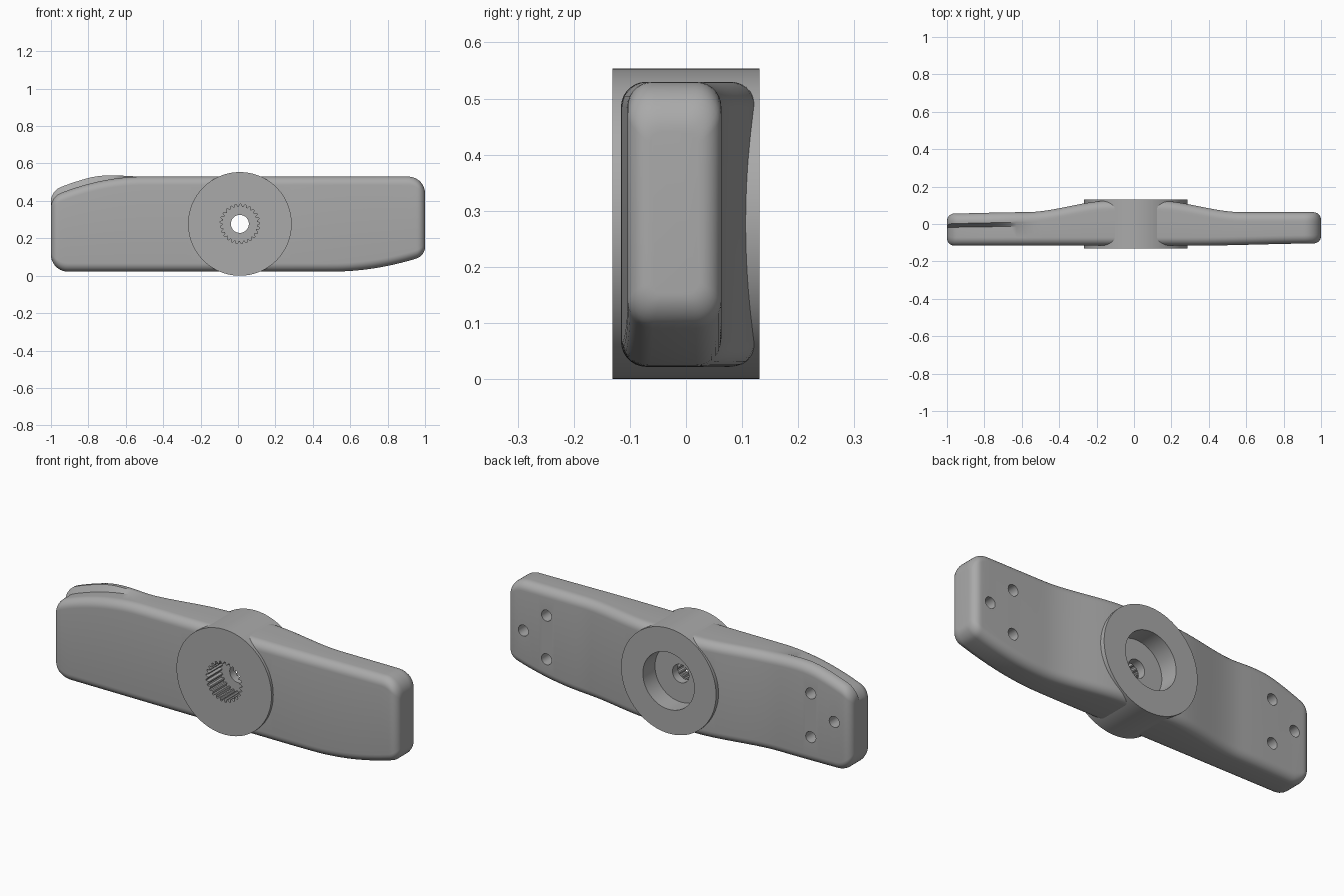
import bpy
import bmesh
import math
from mathutils import Matrix, Vector

if "Cube" in bpy.data.objects:
    bpy.data.objects.remove(bpy.data.objects["Cube"])

grey = bpy.data.materials.new("plain grey")
grey.use_nodes = True
grey.diffuse_color = (0.4, 0.4, 0.4, 1)
grey.node_tree.nodes["Principled BSDF"].inputs["Base Color"].default_value = (0.4, 0.4, 0.4, 1)

CX, CZ = 0.01, 0.277      # hub axis
HALF = 0.131              # half the hub width


def make_object(name, bm):
    bmesh.ops.recalc_face_normals(bm, faces=bm.faces)
    mesh = bpy.data.meshes.new(name)
    bm.to_mesh(mesh)
    bm.free()
    mesh.materials.append(grey)
    obj = bpy.data.objects.new(name, mesh)
    bpy.context.collection.objects.link(obj)
    return obj


def loft(name, rings):
    """Skin closed rings of points and cap both ends."""
    bm = bmesh.new()
    loops = [[bm.verts.new(p) for p in ring] for ring in rings]
    for a, b in zip(loops, loops[1:]):
        for i in range(len(a)):
            j = (i + 1) % len(a)
            bm.faces.new((a[i], a[j], b[j], b[i]))
    bm.faces.new(loops[0])
    bm.faces.new(loops[-1])
    return make_object(name, bm)


def bar(name, x, z, y0, y1, radii, sides):
    """Prism along y; the radii repeat around the rim, giving teeth if they differ."""
    ring = []
    for i in range(sides):
        a, r = math.tau * i / sides, radii[i % len(radii)]
        ring.append((x + r * math.cos(a), z + r * math.sin(a)))
    return loft(name, [[(px, y, pz) for px, pz in ring] for y in (y0, y1)])


def cut(obj, cutter):
    mod = obj.modifiers.new("cut", "BOOLEAN")
    mod.operation, mod.solver, mod.object = "DIFFERENCE", "EXACT", cutter
    bpy.context.view_layer.objects.active = obj
    bpy.ops.object.modifier_apply(modifier=mod.name)
    bpy.data.objects.remove(cutter)


def smoothstep(lo, hi, v):
    t = min(1, max(0, (v - lo) / (hi - lo)))
    return t * t * (3 - 2 * t)


def end_inset(dist, r):
    """Inset of a quarter round of radius r at a distance from the tip."""
    return r - math.sqrt(max(0, r * r - max(0, r - dist) ** 2))


def blade_section(x):
    reach, dist = abs(x), 1 - abs(x)
    sweep = max(0, (reach - 0.5) / 0.5) ** 2
    right = x > 0
    # plan shape: thick at the hub, thin toward the tips
    iy = end_inset(dist, 0.04)
    front = -0.116 + (0.012 * smoothstep(0.3, 1, x)) + iy
    back = 0.125 - 0.062 * smoothstep(0.12, 0.58, reach) - 0.007 * smoothstep(0.6, 1, -x) - iy
    # outline: one long swept corner on each blade, at opposite edges
    low = 0.022 + (0.085 * sweep if right else 0) + end_inset(dist, 0.045 if right else 0.09)
    high = 0.53 - (0 if right else 0.11 * sweep) - end_inset(dist, 0.09 if right else 0.05)
    lip = 0 if right else 0.032 * smoothstep(0.5, 0.8, reach)
    r = 0.045 - 0.6 * iy
    pts = []
    for k, (cy, cz) in enumerate(((back - r, high - r), (front + r, high - r),
                                  (front + r, low + r), (back - r, low + r))):
        for i in range(8):
            a = math.pi / 2 * (k + i / 7)
            up = lip if k == 0 else 0
            pts.append((x, cy + r * math.cos(a), cz + r * math.sin(a) + up))
        if k == 0:        # narrow step between the raised rear lip and the front
            width = back - front - 2 * r
            pts.append((x, cy - 0.1 * width, high + lip))
            pts.append((x, cy - 0.35 * width, high))
    return pts


# blades
ends = [1 - 0.1 * (1 - math.sin(math.pi / 2 * i / 12)) for i in range(13)]
middle = [-0.88 + 1.76 * i / 56 for i in range(57)]
stations = [-x for x in reversed(ends)] + middle + ends
blades = loft("blades", [blade_section(x) for x in stations])
cut(blades, bar("hub_space", CX, CZ, -0.3, 0.3, [0.262], 96))

# blind mounting holes in the rear of each blade
for side in (-1, 1):
    for reach, dz in ((0.77, 0.115), (0.77, -0.115), (0.905, 0)):
        cut(blades, bar("hole_cutter", side * reach, CZ + dz, -0.03, 0.2, [0.029], 32))

# hub with rear counterbore, toothed front socket and a through hole
hub = bar("hub", CX, CZ, -HALF, HALF, [0.277], 128)
cut(hub, bar("counterbore", CX, CZ, 0.03, 0.3, [0.15], 64))
cut(hub, bar("toothed_socket", CX, CZ, -0.3, -0.015, [0.106, 0.106, 0.092, 0.092], 100))
cut(hub, bar("through_hole", CX, CZ, -0.3, 0.3, [0.048], 48))

# smooth shading with crisp edges
for obj in (blades, hub):
    bpy.ops.object.select_all(action="DESELECT")
    obj.select_set(True)
    bpy.context.view_layer.objects.active = obj
    bpy.ops.object.shade_smooth_by_angle(angle=math.radians(32))
